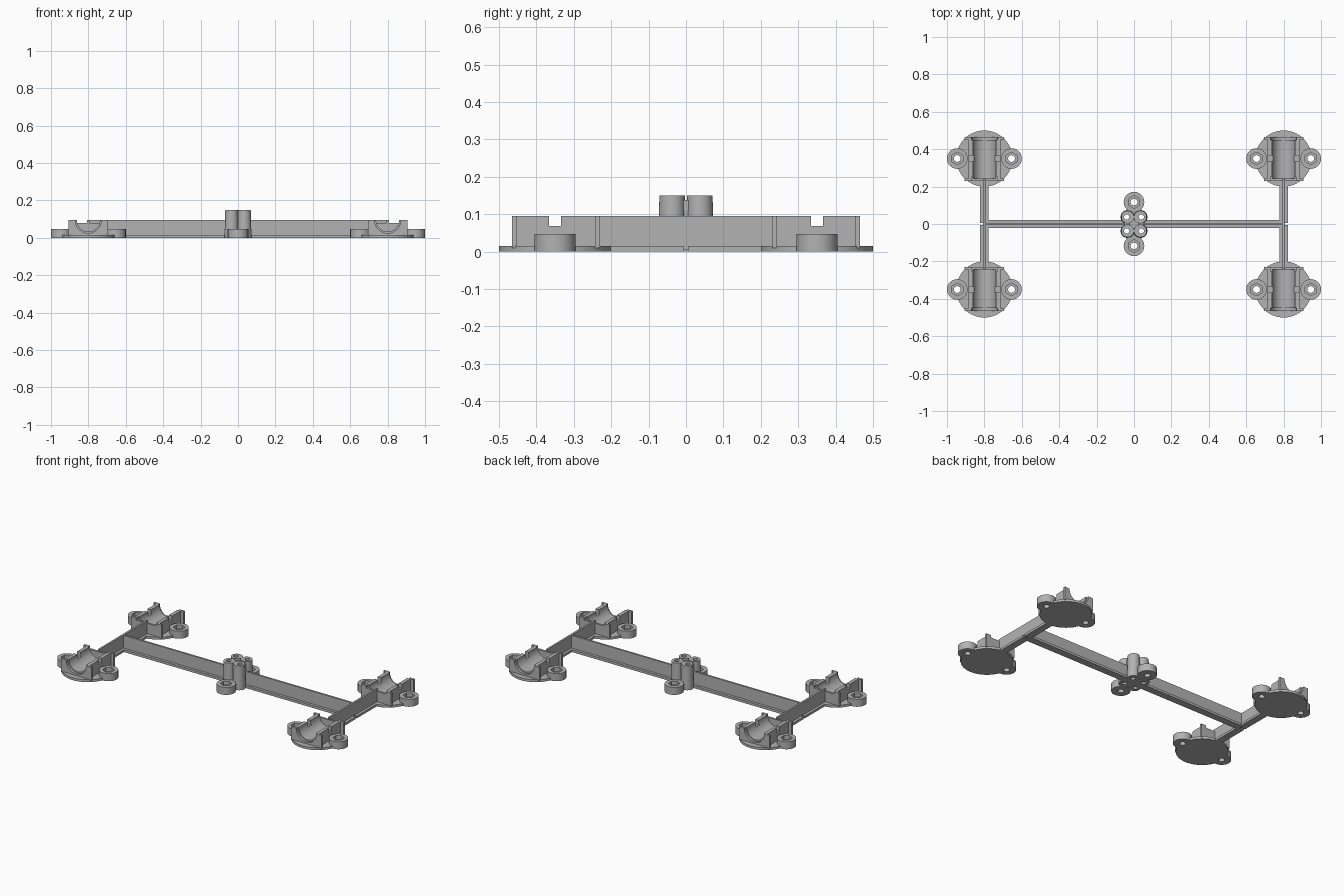
import bpy, bmesh, math
from mathutils import Matrix, Vector

cube = bpy.data.objects.get("Cube")
if cube:
    bpy.data.objects.remove(cube, do_unlink=True)

grey = bpy.data.materials.new("plain grey plastic")
grey.use_nodes = True
COLOR = (0.45, 0.45, 0.45, 1)
grey.diffuse_color = COLOR
grey.node_tree.nodes["Principled BSDF"].inputs["Base Color"].default_value = COLOR


def make(name, bm):
    mesh = bpy.data.meshes.new(name)
    bm.to_mesh(mesh)
    bm.free()
    mesh.materials.append(grey)
    obj = bpy.data.objects.new(name, mesh)
    bpy.context.collection.objects.link(obj)
    return obj


def box(name, x0, x1, y0, y1, z0, z1):
    bm = bmesh.new()
    bmesh.ops.create_cube(bm, size=1)
    bmesh.ops.scale(bm, vec=(x1 - x0, y1 - y0, z1 - z0), verts=bm.verts)
    bmesh.ops.translate(bm, vec=((x0 + x1) / 2, (y0 + y1) / 2, (z0 + z1) / 2), verts=bm.verts)
    return make(name, bm)


def rod(name, x, y, r, z0, z1, sides=40, top=None):
    bm = bmesh.new()
    bmesh.ops.create_cone(bm, cap_ends=True, segments=sides, radius1=r,
                          radius2=top or r, depth=z1 - z0)
    bmesh.ops.translate(bm, vec=(x, y, (z0 + z1) / 2), verts=bm.verts)
    return make(name, bm)


def rod_y(name, r, y0, y1, z):
    bm = bmesh.new()
    mat = Matrix.Translation((0, (y0 + y1) / 2, z)) @ Matrix.Rotation(math.pi / 2, 4, 'X')
    bmesh.ops.create_cone(bm, cap_ends=True, segments=48, radius1=r, radius2=r,
                          depth=y1 - y0, matrix=mat)
    return make(name, bm)


def combine(obj, others, operation):
    """Apply a boolean with each helper, then discard the helpers."""
    for other in others:
        mod = obj.modifiers.new("bool", 'BOOLEAN')
        mod.operation, mod.object, mod.solver = operation, other, 'EXACT'
        bpy.context.view_layer.update()
        result = bpy.data.meshes.new_from_object(
            obj.evaluated_get(bpy.context.evaluated_depsgraph_get()))
        obj.modifiers.clear()
        obj.data = result
    for other in others:
        bpy.data.objects.remove(other, do_unlink=True)
    return obj


def smooth(obj):
    bpy.ops.object.select_all(action='DESELECT')
    obj.select_set(True)
    bpy.context.view_layer.objects.active = obj
    bpy.ops.object.shade_smooth_by_angle(angle=math.radians(30))


BOSS_R, BOSS_H, PLATE, TOP = 0.055, 0.047, 0.015, 0.095


def screw_cutters(x, y):
    return [rod("hole", x, y, 0.018, -0.1, 0.2, 24),
            rod("nut_pocket", x, y, 0.034, 0.022, 0.06, 6)]


# Motor mount: round foot with two screw bosses
mount = rod("motor_mount", 0, 0, 0.15, 0, PLATE, 64)
combine(mount, [rod("boss", s * 0.145, 0, BOSS_R, 0, BOSS_H) for s in (-1, 1)], 'UNION')
for s in (-1, 1):
    combine(mount, screw_cutters(s * 0.145, 0), 'DIFFERENCE')

# Cradle: block with flared ends, round trough and side slots; outer end is +y
cradle = box("motor_cradle", -0.085, 0.085, -0.118, 0.11, 0.01, TOP)
ends = [box("end", -0.105, 0.105, y, y + 0.013, 0.01, TOP) for y in (-0.12, 0.102)]
combine(cradle, ends, 'UNION')
combine(cradle, [rod_y("trough", 0.062, -0.107, 0.105, TOP),
                 rod_y("trough_end", 0.07, 0.1, 0.2, TOP),
                 box("end_dip", -0.07, 0.07, -0.2, -0.1, 0.08, 0.2),
                 box("slot", -0.2, 0.2, -0.016, 0.016, 0.068, 0.2)], 'DIFFERENCE')

for obj in (mount, cradle):
    smooth(obj)

# Place the four mounts and cradles
for sx, side in ((-1, "right"), (1, "left")):
    for sy, end in ((-1, "front"), (1, "back")):
        for part in (mount, cradle):
            copy = part.copy()
            copy.name = f"{end}_{side}_{part.name}"
            copy.location = Vector((sx * 0.8, sy * 0.35, 0))
            copy.rotation_euler.z = 0 if sy > 0 else math.pi
            bpy.context.collection.objects.link(copy)
        # Side arm with flange and upright web
        y0, y1 = sorted((sy * 0.006, sy * 0.24))
        box(f"{end}_{side}_arm_flange", sx * 0.8 - 0.0225, sx * 0.8 + 0.0225, y0, y1, 0, PLATE)
        box(f"{end}_{side}_arm_web", sx * 0.8 - 0.006, sx * 0.8 + 0.006, y0, y1, 0.005, TOP)
for part in (mount, cradle):
    bpy.data.objects.remove(part, do_unlink=True)

# Main beam, interrupted by the hub
for s, side in ((-1, "right"), (1, "left")):
    x0, x1 = sorted((s * 0.05, s * 0.79))
    box(f"{side}_beam_flange", x0, x1, -0.0225, 0.0225, 0, PLATE)
    x0, x1 = sorted((s * 0.05, s * 0.806))
    box(f"{side}_beam_web", x0, x1, -0.006, 0.006, 0.005, TOP)

# Hub: four hollow tapered posts around a lower core, with front and back bosses
hub = box("hub", -0.05, 0.05, -0.045, 0.045, 0, 0.138)
corners = [(sx * 0.034, sy * 0.037) for sx in (-1, 1) for sy in (-1, 1)]
combine(hub, [rod("post", x, y, 0.038, 0, 0.15, 32, 0.034) for x, y in corners], 'UNION')
combine(hub, [rod("boss", 0, s * 0.117, BOSS_R, 0, BOSS_H) for s in (-1, 1)], 'UNION')
combine(hub, [rod("bore", x * 1.15, y, 0.014, -0.1, 0.2, 20) for x, y in corners], 'DIFFERENCE')
for s in (-1, 1):
    combine(hub, screw_cutters(0, s * 0.117), 'DIFFERENCE')
smooth(hub)
